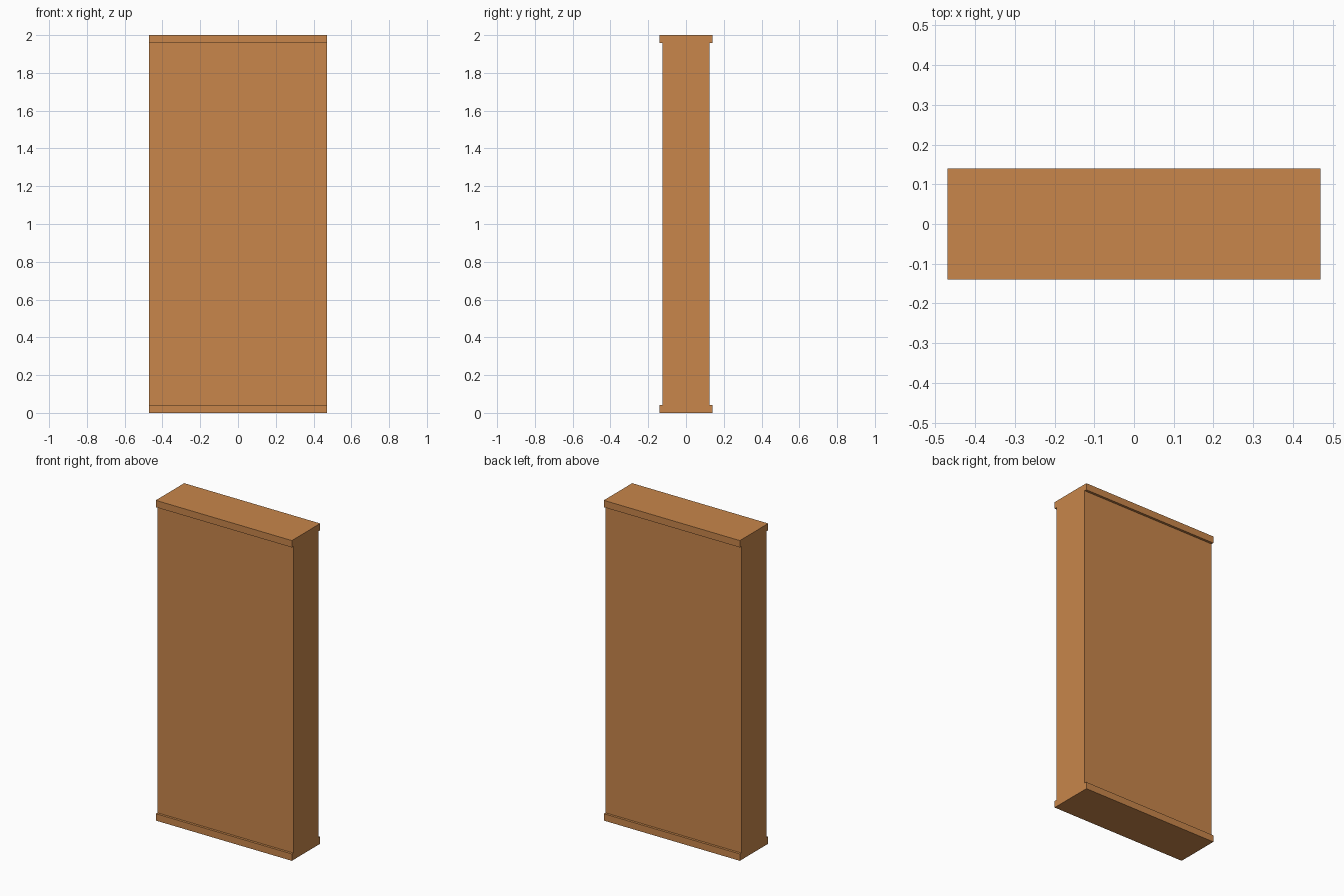
import bpy
import bmesh

if "Cube" in bpy.data.objects:
    bpy.data.objects.remove(bpy.data.objects["Cube"])

HALF_WIDTH = 0.47
BODY_Y, CAP_Y = 0.125, 0.14
HEIGHT, CAP_H = 2.0, 0.043

wood = bpy.data.materials.new("warm_wood")
wood.diffuse_color = (0.58, 0.24, 0.07, 1)
wood.use_nodes = True
wood.node_tree.nodes["Principled BSDF"].inputs["Base Color"].default_value = wood.diffuse_color

# Side profile: slim body with a projecting lip at bottom and top
right_half = [(CAP_Y, 0), (CAP_Y, CAP_H), (BODY_Y, CAP_H),
              (BODY_Y, HEIGHT - CAP_H), (CAP_Y, HEIGHT - CAP_H), (CAP_Y, HEIGHT)]
profile = right_half + [(-y, z) for y, z in reversed(right_half)]

# Extrude the profile across the full width
bm = bmesh.new()
side = bm.faces.new([bm.verts.new((-HALF_WIDTH, y, z)) for y, z in profile])
result = bmesh.ops.extrude_face_region(bm, geom=[side], use_keep_orig=True)
moved = [v for v in result["geom"] if isinstance(v, bmesh.types.BMVert)]
bmesh.ops.translate(bm, verts=moved, vec=(2 * HALF_WIDTH, 0, 0))
bmesh.ops.recalc_face_normals(bm, faces=bm.faces)

mesh = bpy.data.meshes.new("lipped_panel")
bm.to_mesh(mesh)
bm.free()
mesh.materials.append(wood)
panel = bpy.data.objects.new("lipped_panel", mesh)
bpy.context.collection.objects.link(panel)
